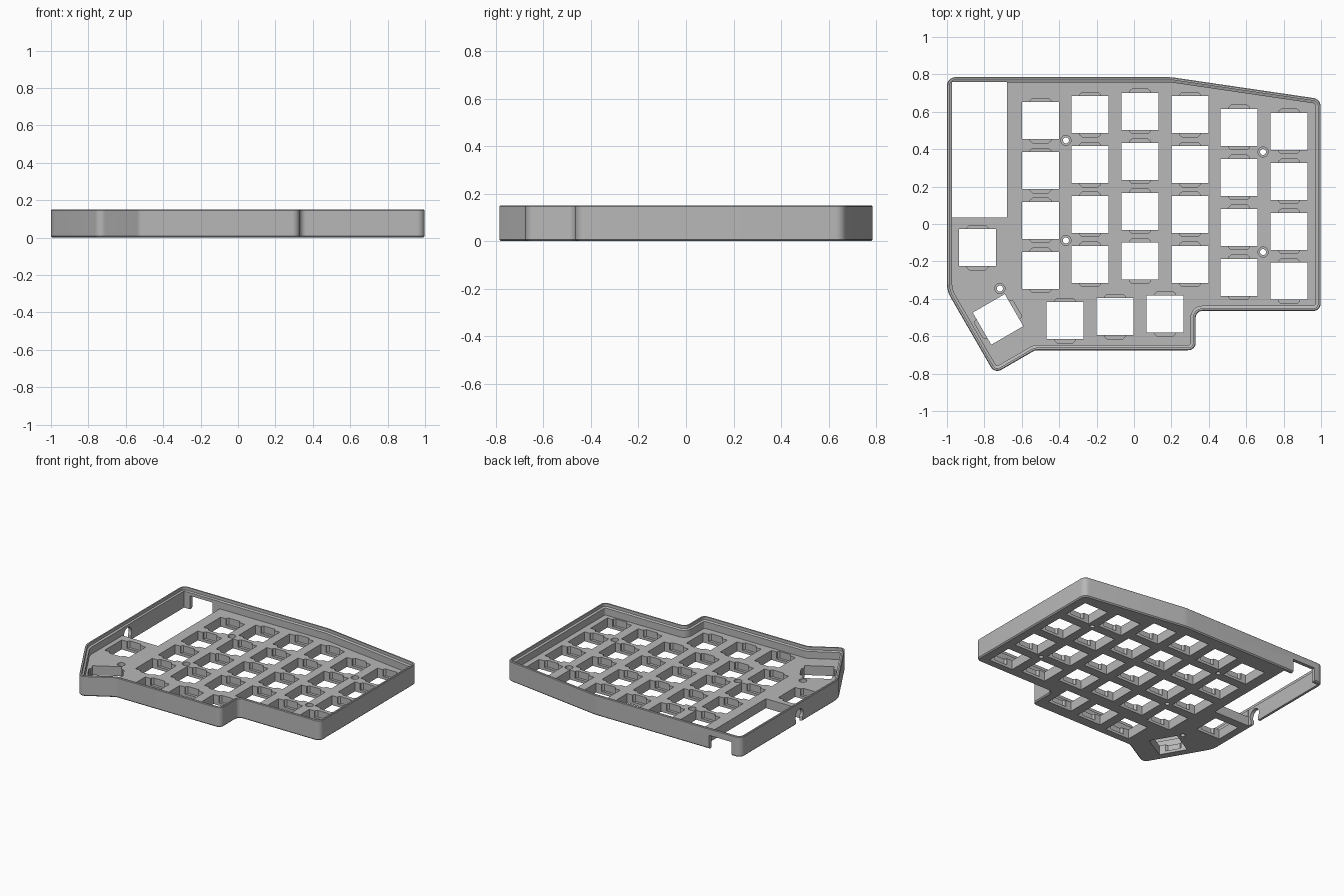
import bpy, bmesh, math
from mathutils import Vector, Matrix

cube = bpy.data.objects.get("Cube")
if cube:
    bpy.data.objects.remove(cube, do_unlink=True)

grey = bpy.data.materials.new("grey_plastic")
grey.use_nodes = True
colour = (0.48, 0.48, 0.48, 1)
grey.diffuse_color = colour
grey.node_tree.nodes["Principled BSDF"].inputs["Base Color"].default_value = colour

PLATE_TOP = 0.07
HEIGHT = 0.15


def rounded(corners, steps=8):
    """Fillet a counter-clockwise polygon; return (point, outward normal) pairs."""
    out = []
    for i, (x, y, r) in enumerate(corners):
        p = Vector((x, y))
        d1 = (p - Vector(corners[i - 1][:2])).normalized()
        d2 = (Vector(corners[(i + 1) % len(corners)][:2]) - p).normalized()
        turn = math.atan2(d1.x * d2.y - d1.y * d2.x, d1.dot(d2))
        sign = math.copysign(1, turn)
        n1 = Vector((d1.y, -d1.x))
        start = p - d1 * r * math.tan(abs(turn) / 2)
        centre = start - n1 * sign * r
        for k in range(steps + 1):
            n = Matrix.Rotation(turn * k / steps, 2) @ n1
            out.append((centre + n * sign * r, n))
    return out


def new_object(name, bm):
    bmesh.ops.recalc_face_normals(bm, faces=bm.faces)
    mesh = bpy.data.meshes.new(name)
    bm.to_mesh(mesh)
    bm.free()
    obj = bpy.data.objects.new(name, mesh)
    bpy.context.collection.objects.link(obj)
    mesh.materials.append(grey)
    return obj


def loft(bm, rings):
    """Join equal-length rings of points into a closed solid."""
    rows = [[bm.verts.new(p) for p in ring] for ring in rings]
    n = len(rows[0])
    for a, b in zip(rows, rows[1:]):
        for i in range(n):
            j = (i + 1) % n
            bm.faces.new((a[i], a[j], b[j], b[i]))
    bm.faces.new(rows[0][::-1])
    bm.faces.new(rows[-1])


def prism(bm, pts, z0, z1, centre=(0, 0), angle=0):
    rot = Matrix.Rotation(math.radians(angle), 2)
    flat = [rot @ Vector(p) + Vector(centre) for p in pts]
    loft(bm, [[(p.x, p.y, z) for p in flat] for z in (z0, z1)])


def rect(x0, x1, y0, y1):
    return [(x0, y0), (x1, y0), (x1, y1), (x0, y1)]


def circle(r, n=24):
    return [(r * math.cos(math.tau * i / n), r * math.sin(math.tau * i / n)) for i in range(n)]


def cut(target, bm, name):
    cutter = new_object(name, bm)
    cutter.hide_render = True
    mod = target.modifiers.new(name, "BOOLEAN")
    mod.operation = "DIFFERENCE"
    mod.solver = "EXACT"
    mod.object = cutter
    bpy.context.view_layer.objects.active = target
    bpy.ops.object.modifier_apply(modifier=name)
    bpy.data.objects.remove(cutter, do_unlink=True)


# Tray: outline swept through the wall section, closed below and at the plate
outline = rounded([
    (-1, 0.785, 0.045), (-1, -0.358, 0.15), (-0.745, -0.8, 0.04),
    (-0.529, -0.675, 0.05), (0.33, -0.675, 0.04), (0.33, -0.465, 0.035),
    (0.998, -0.465, 0.04), (0.998, 0.668, 0.045), (0.2, 0.785, 0.3),
])
section = [
    (0.008, 0), (0, 0.008), (0, HEIGHT - 0.004), (0.004, HEIGHT),
    (0.014, HEIGHT), (0.014, 0.128), (0.028, 0.122), (0.028, PLATE_TOP),
]
bm = bmesh.new()
loft(bm, [[(*(p - n * inset), z) for p, n in outline] for inset, z in section])
case = new_object("keyboard_case", bm)

# Key positions: six staggered columns, then the thumb and side keys
PITCH = 0.267
columns = [(-0.5, 0.553), (-0.235, 0.585), (0.032, 0.602),
           (0.299, 0.585), (0.562, 0.516), (0.829, 0.495)]
keys = [(x, y - row * PITCH, 0) for x, y in columns for row in range(4)]
keys += [(-0.837, -0.126, 0), (-0.369, -0.516, 0), (-0.102, -0.495, 0),
         (0.166, -0.481, 0), (-0.727, -0.51, 120)]
screws = [(-0.364, 0.447), (-0.364, -0.088), (0.69, 0.385), (0.69, -0.15), (-0.717, -0.345)]

# Through holes: switches, screws and the controller bay
bm = bmesh.new()
for x, y, angle in keys:
    prism(bm, rect(-0.099, 0.099, -0.099, 0.099), -0.1, 0.3, (x, y), angle)
for s in screws:
    prism(bm, circle(0.016), -0.1, 0.3, s)
prism(bm, rect(-0.974, -0.68, 0.035, 0.759), -0.1, 0.3)
cut(case, bm, "through_holes")

# Clip pockets beside each switch, and screw head recesses
bm = bmesh.new()
pocket = [(-0.056, -0.107), (-0.043, -0.119), (0.043, -0.119), (0.056, -0.107),
          (0.056, 0.107), (0.043, 0.119), (-0.043, 0.119), (-0.056, 0.107)]
for x, y, angle in keys:
    prism(bm, pocket, 0.02, 0.1, (x, y), angle)
for s in screws:
    prism(bm, circle(0.027), 0.045, 0.1, s)
cut(case, bm, "pockets")

# Cable port in the back wall
bm = bmesh.new()
prism(bm, rect(-0.925, -0.74, 0.74, 0.85), -0.1, 0.1)
cut(case, bm, "cable_port")

# Arched jack port in the left-hand wall
bm = bmesh.new()
arch = [(y + 0.1, z + 0.058) for y, z in circle(0.046, 32) if z > -0.032]
bottom = [(0.067, -0.1), (0.133, -0.1)]
start = max(range(len(arch)), key=lambda i: arch[i][0] - 2 * arch[i][1])
loop = bottom + arch[start:] + arch[:start]
loft(bm, [[(x, y, z) for y, z in loop] for x in (-1.1, -0.95)])
cut(case, bm, "jack_port")

bpy.ops.object.select_all(action="DESELECT")
case.select_set(True)
bpy.context.view_layer.objects.active = case
bpy.ops.object.shade_smooth_by_angle(angle=math.radians(25))
